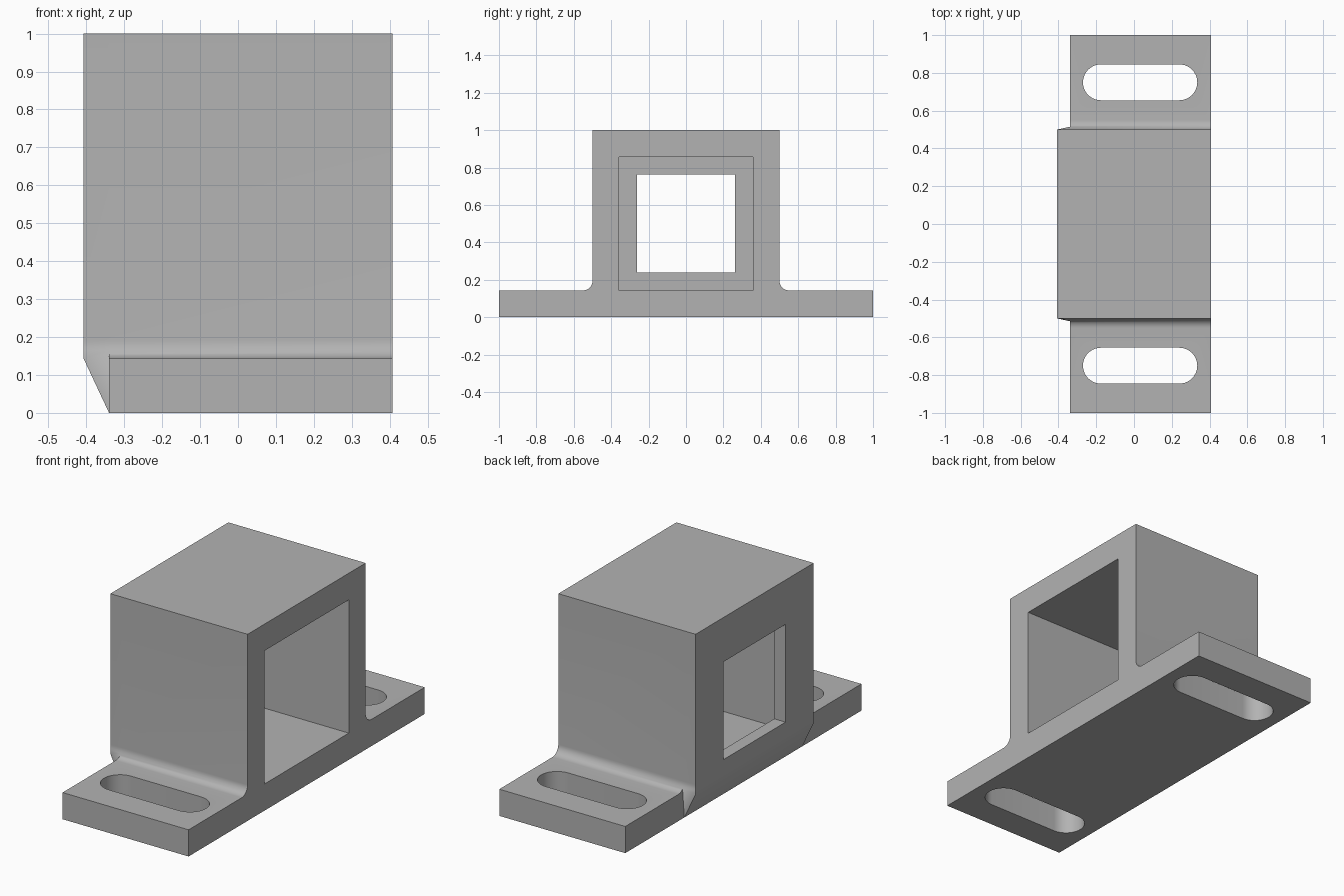
import bpy, bmesh, math

cube = bpy.data.objects.get("Cube")
if cube:
    bpy.data.objects.remove(cube, do_unlink=True)

RIGHT, STEP, NOSE = 0.407, -0.34, -0.407   # x stations of the bracket
HALF, FLANGE, R = 0.5, 0.143, 0.05         # body half width, flange height, fillet radius
ARC = 8                                    # fillet segments (even)

grey = bpy.data.materials.new("light grey")
grey.use_nodes = True
colour = (0.45, 0.45, 0.45, 1)
grey.diffuse_color = colour
grey.node_tree.nodes["Principled BSDF"].inputs["Base Color"].default_value = colour


def make_object(name, bm):
    bmesh.ops.remove_doubles(bm, verts=bm.verts, dist=1e-5)
    bmesh.ops.recalc_face_normals(bm, faces=bm.faces)
    mesh = bpy.data.meshes.new(name)
    bm.to_mesh(mesh)
    bm.free()
    mesh.materials.append(grey)
    obj = bpy.data.objects.new(name, mesh)
    bpy.context.collection.objects.link(obj)
    return obj


def prism(name, outline, offset):
    """Extrude a closed outline of 3D points by an offset."""
    bm = bmesh.new()
    face = bm.faces.new([bm.verts.new(p) for p in outline])
    extruded = bmesh.ops.extrude_face_region(bm, geom=[face])["geom"]
    moved = [g for g in extruded if isinstance(g, bmesh.types.BMVert)]
    bmesh.ops.translate(bm, verts=moved, vec=offset)
    return make_object(name, bm)


def box(name, x0, x1, half):
    """Square tunnel cutter centred on the body."""
    corners = [(-1, -1), (1, -1), (1, 1), (-1, 1)]
    return prism(name, [(x0, y * half, 0.5 + z * half) for y, z in corners], (x1 - x0, 0, 0))


def slot(name, y):
    """Round-ended slot cutter."""
    outline, n, r = [], 20, 0.095
    for cx, start in ((0.24, -math.pi / 2), (-0.175, math.pi / 2)):
        for i in range(n + 1):
            a = start + math.pi * i / n
            outline.append((cx + r * math.cos(a), y + r * math.sin(a), -0.1))
    return prism(name, outline, (0, 0, 0.4))


def mirrored(half):
    """Close a half section across the centre plane."""
    return half + [(-y, z) for y, z in reversed(half)]


# Half cross-section: base, flange, fillet, body top
fillet = []
for i in range(ARC + 1):
    a = math.pi / 2 * i / ARC
    fillet.append((HALF + R - R * math.sin(a), FLANGE + R - R * math.cos(a)))
upper = fillet[ARC // 2:] + [(HALF, 1.0)]
flange = [(HALF, 0.0), (1.0, 0.0), (1.0, FLANGE)] + fillet[:ARC // 2 + 1]
full = mirrored(flange + upper[1:])
core = mirrored([(HALF, 0.0)] + upper)
nose = mirrored([(HALF, FLANGE), (HALF, FLANGE)] + [(HALF, z) for y, z in upper[1:]])

# Bracket: prism from the right end to the step, then a tapered nose
bm = bmesh.new()


def add_face(points):
    bm.faces.new([bm.verts.new(p) for p in points])


def skin(x0, sec0, x1, sec1):
    for i in range(len(sec0)):
        j = (i + 1) % len(sec0)
        quad = [(x0, *sec0[i]), (x0, *sec0[j]), (x1, *sec1[j]), (x1, *sec1[i])]
        unique = list(dict.fromkeys(quad))
        if len(unique) > 2:
            add_face(unique)


skin(RIGHT, full, STEP, full)
skin(STEP, core, NOSE, nose)
add_face([(RIGHT, y, z) for y, z in full])
add_face([(NOSE, y, z) for y, z in dict.fromkeys(nose)])
for side in (1, -1):
    add_face([(STEP, side * y, z) for y, z in flange])
bracket = make_object("mounting_bracket", bm)

# Cut the cavity, the smaller window and both mounting slots
cutters = [box("cavity_cutter", STEP, 0.6, 0.357), box("window_cutter", -0.6, 0, 0.262),
           slot("front_slot_cutter", -0.75), slot("back_slot_cutter", 0.75)]
bpy.context.view_layer.objects.active = bracket
bracket.select_set(True)
for cutter in cutters:
    cutter.hide_render = True
    mod = bracket.modifiers.new(cutter.name, "BOOLEAN")
    mod.operation, mod.solver, mod.object = "DIFFERENCE", "EXACT", cutter
    bpy.ops.object.modifier_apply(modifier=mod.name)
    bpy.data.objects.remove(cutter, do_unlink=True)

bpy.ops.object.shade_smooth_by_angle(angle=math.radians(30))
